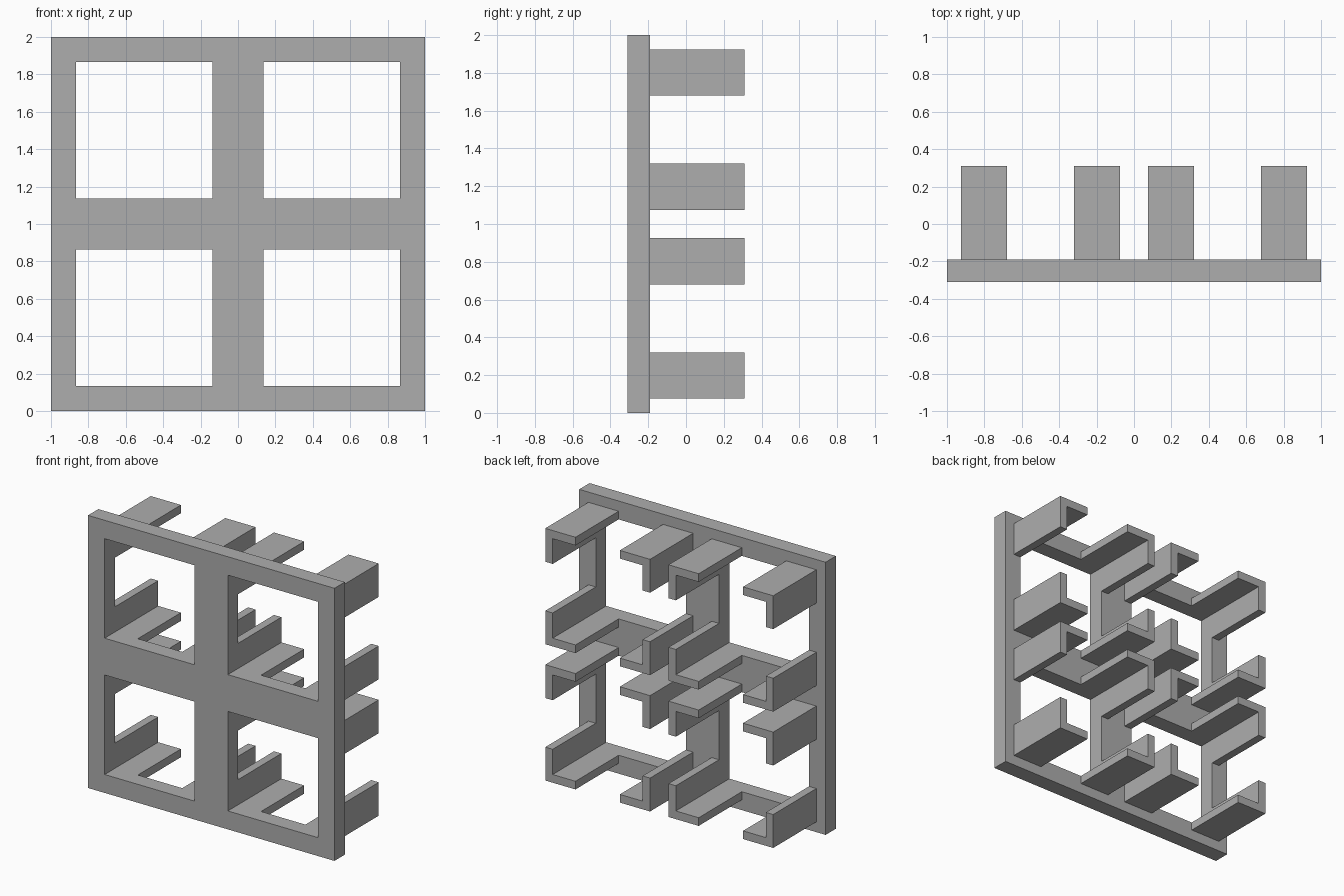
import bpy
import bmesh
from mathutils import Vector

cube = bpy.data.objects.get("Cube")
if cube:
    bpy.data.objects.remove(cube, do_unlink=True)

FRONT, PLATE_BACK, BACK = -0.31, -0.19, 0.31   # depth of plate and brackets
HALF = 0.365                                   # half of a square opening
WALL, ARM = 0.06, 0.245                        # bracket thickness and arm length

grey = bpy.data.materials.new("plain grey")
grey.use_nodes = True
color = (0.42, 0.42, 0.42, 1)
grey.diffuse_color = color
grey.node_tree.nodes["Principled BSDF"].inputs["Base Color"].default_value = color


def prism(name, outline, y0, y1):
    """Extrude an x-z outline from y0 to y1."""
    bm = bmesh.new()
    face = bm.faces.new([bm.verts.new((x, y0, z)) for x, z in outline])
    out = bmesh.ops.extrude_face_region(bm, geom=[face])
    moved = [g for g in out["geom"] if isinstance(g, bmesh.types.BMVert)]
    bmesh.ops.translate(bm, verts=moved, vec=Vector((0, y1 - y0, 0)))
    bmesh.ops.recalc_face_normals(bm, faces=bm.faces)
    mesh = bpy.data.meshes.new(name)
    bm.to_mesh(mesh)
    bm.free()
    mesh.materials.append(grey)
    obj = bpy.data.objects.new(name, mesh)
    bpy.context.collection.objects.link(obj)
    return obj


def rectangle(cx, cz, half):
    return [(cx + sx * half, cz + sz * half)
            for sx, sz in ((-1, -1), (1, -1), (1, 1), (-1, 1))]


# Front plate
plate = prism("front_plate", rectangle(0, 1, 1), FRONT, PLATE_BACK)

# L-shaped bracket outline, measured outward from an opening's centre
outer = HALF + WALL
inner = outer - ARM
ell = [(outer, outer), (inner, outer), (inner, HALF),
       (HALF, HALF), (HALF, inner), (outer, inner)]

# Four openings, each with a bracket behind every corner
cutters = []
for row, cz in (("lower", 0.5), ("upper", 1.5)):
    for side, cx in (("right", -0.5), ("left", 0.5)):
        cutter = prism("opening_cutter", rectangle(cx, cz, HALF), FRONT - 0.1, PLATE_BACK + 0.1)
        cutter.hide_render = True
        cutters.append(cutter)
        cut = plate.modifiers.new("opening", "BOOLEAN")
        cut.operation = "DIFFERENCE"
        cut.solver = "EXACT"
        cut.object = cutter
        for sx in (-1, 1):
            for sz in (-1, 1):
                corner = ("bottom" if sz < 0 else "top") + ("_right" if sx < 0 else "_left")
                prism(f"{row}_{side}_bracket_{corner}",
                      [(cx + sx * x, cz + sz * z) for x, z in ell], PLATE_BACK, BACK)

# Bake the openings into the plate and discard the cutters
bpy.context.view_layer.objects.active = plate
for name in [m.name for m in plate.modifiers]:
    bpy.ops.object.modifier_apply(modifier=name)
for cutter in cutters:
    bpy.data.objects.remove(cutter, do_unlink=True)
